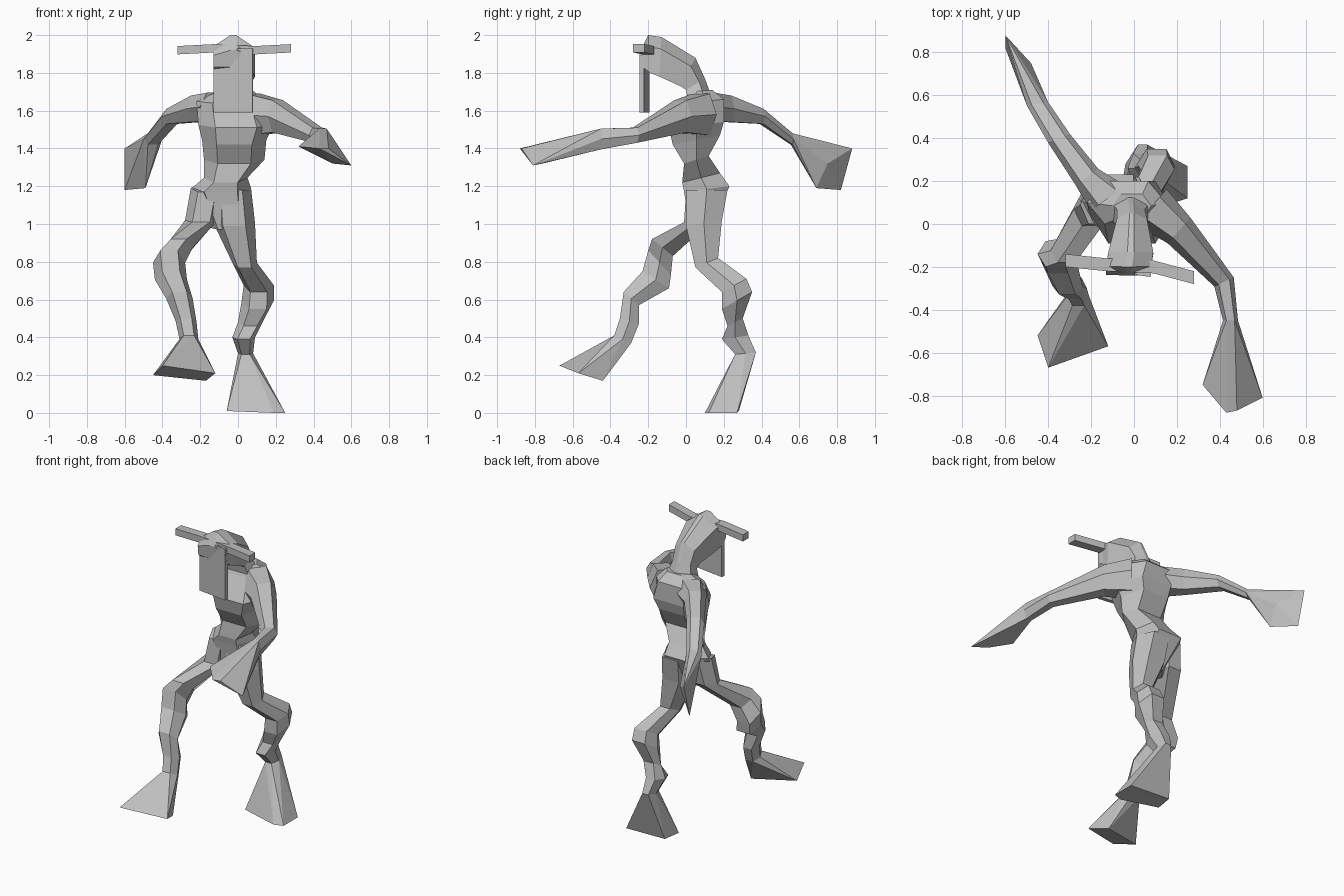
import bpy
import bmesh
from math import cos, sin, radians
from mathutils import Vector

UNIT = 0.01  # all part sizes below are in hundredths

default_cube = bpy.data.objects.get("Cube")
if default_cube:
    bpy.data.objects.remove(default_cube, do_unlink=True)

# One flat grey for the whole figure
grey = bpy.data.materials.new("stone_grey")
grey.use_nodes = True
colour = (0.52, 0.52, 0.52, 1)
grey.diffuse_color = colour
grey.node_tree.nodes["Principled BSDF"].inputs["Base Color"].default_value = colour

# Cross-section outlines: (across, front to back)
HEXAGON = [(-.55, -1), (.55, -1), (1, 0), (.55, 1), (-.55, 1), (-1, 0)]
ROOF = [(-1, -1), (1, -1), (1, .4), (.15, 1), (-.15, 1), (-1, .4)]


def section(x, front, back, outline=HEXAGON):
    """Ring spanning an x range, between a front and a back (y, z) point."""
    middle = Vector((sum(x) / 2, (front[0] + back[0]) / 2, (front[1] + back[1]) / 2))
    across = Vector(((x[1] - x[0]) / 2, 0, 0))
    depth = Vector((0, (back[0] - front[0]) / 2, (back[1] - front[1]) / 2))
    return [middle + across * u + depth * v for u, v in outline]


def upright(centre, width, height, yaw):
    """Vertical ring for a limb that runs sideways."""
    across = Vector((cos(radians(yaw)), sin(radians(yaw)), 0)) * width / 2
    rise = Vector((0, 0, height / 2))
    return [Vector(centre) + across * u + rise * v for u, v in HEXAGON]


def finish(name, bm):
    bmesh.ops.recalc_face_normals(bm, faces=bm.faces[:])
    mesh = bpy.data.meshes.new(name)
    bm.to_mesh(mesh)
    bm.free()
    mesh.materials.append(grey)
    part = bpy.data.objects.new(name, mesh)
    bpy.context.collection.objects.link(part)
    return part


def loft(name, rings):
    """Skin consecutive rings and close both ends."""
    bm = bmesh.new()
    loops = [[bm.verts.new(p * UNIT) for p in ring] for ring in rings]
    for low, high in zip(loops, loops[1:]):
        for i in range(len(low)):
            j = (i + 1) % len(low)
            bm.faces.new((low[i], low[j], high[j], high[i]))
    bm.faces.new(loops[0])
    bm.faces.new(loops[-1])
    return finish(name, bm)


def flare(name, ring, tip):
    """Hand or foot: convex wedge from the limb's last ring to a flat tip."""
    bm = bmesh.new()
    for p in list(ring) + [Vector(t) for t in tip]:
        bm.verts.new(p * UNIT)
    hull = bmesh.ops.convex_hull(bm, input=bm.verts[:])
    unused = set(hull["geom_interior"] + hull["geom_unused"])
    bmesh.ops.delete(bm, geom=[v for v in unused if isinstance(v, bmesh.types.BMVert)],
                     context='VERTS')
    bmesh.ops.dissolve_limit(bm, angle_limit=radians(3), verts=bm.verts[:], edges=bm.edges[:])
    return finish(name, bm)


# Torso, crotch to neck
loft("torso", [
    section(x=(-15, 5), front=(2, 97), back=(14, 99)),
    section(x=(-25, 7), front=(-1, 117), back=(23, 120)),
    section(x=(-18, 5), front=(-2, 122), back=(18, 127)),
    section(x=(-18, 14), front=(-1, 132), back=(12, 136)),
    section(x=(-19, 15), front=(-7, 142), back=(18, 147)),
    section(x=(-21, 19), front=(-9, 151), back=(20, 154)),
    section(x=(-22, 15), front=(0, 164), back=(20, 166)),
    section(x=(-10, 8), front=(3, 170), back=(14, 171)),
])

# Head, neck to brow, with a ridged top
loft("head", [
    section(x=(-10, 7), front=(1, 166), back=(13, 169), outline=ROOF),
    section(x=(-8, 5), front=(0, 171), back=(10, 177), outline=ROOF),
    section(x=(-8, 6), front=(-3, 173), back=(5, 188), outline=ROOF),
    section(x=(-12, 9), front=(-14, 178), back=(-13, 199), outline=ROOF),
    section(x=(-13, 8), front=(-19, 180), back=(-20, 200), outline=ROOF),
    section(x=(-13, 8), front=(-23, 183), back=(-24, 192), outline=ROOF),
])

# Long face plate hanging from the brow
bm = bmesh.new()
bmesh.ops.create_cube(bm, size=1)
plate = finish("face_plate", bm)
plate.scale = (.21, .025, .34)
plate.rotation_euler.z = radians(-8)
plate.location = (-.025, -.22, 1.76)

# Horns: one square bar swept across the head
HORN = [(-1, -1), (1, -1), (1, 1), (-1, 1)]
horn_path = [(-32, -17, 192), (-13, -19, 193), (9, -20, 192), (28, -25, 193)]
loft("horns", [[Vector((x, y + 3 * u, z + 2.2 * v)) for u, v in HORN]
               for x, y, z in horn_path])

# Left arm, reaching forward
left_arm = [
    upright(centre=(8, 8, 158), width=22, height=22, yaw=49),
    upright(centre=(21, -3, 157), width=16, height=17, yaw=49),
    upright(centre=(42, -27, 147), width=10, height=8, yaw=25),
    upright(centre=(45, -45, 145), width=7, height=11, yaw=0),
]
loft("left_arm", left_arm)
flare("left_hand", left_arm[-1],
      [(32, -75, 141), (43, -88, 140), (48, -87, 140), (60, -81, 131), (50, -76, 132)])

# Right arm, reaching back
right_arm = [
    upright(centre=(-12, 12, 162), width=20, height=15, yaw=35),
    upright(centre=(-22, 22, 161), width=13, height=14, yaw=35),
    upright(centre=(-35, 40, 157), width=11, height=8, yaw=20),
    upright(centre=(-45, 56, 145), width=10, height=6, yaw=10),
]
loft("right_arm", right_arm)
flare("right_hand", right_arm[-1],
      [(-60, 88, 140), (-48, 75, 132), (-49, 69, 119), (-60, 82, 118)])

# Left leg, planted behind
left_leg = [
    section(x=(-14, 7), front=(0, 118), back=(22, 118)),
    section(x=(-13, 9), front=(0, 99), back=(19, 102)),
    section(x=(-3, 10), front=(5, 77), back=(17, 82)),
    section(x=(3, 19), front=(19, 64), back=(32, 71)),
    section(x=(2, 19), front=(19, 55), back=(35, 64)),
    section(x=(0, 13), front=(22, 46), back=(30, 50)),
    section(x=(-3, 9), front=(19, 39), back=(33, 41)),
    section(x=(0, 8), front=(26, 31), back=(37, 32)),
]
loft("left_leg", left_leg)
flare("left_foot", left_leg[-1],
      [(-6, 16, 1), (19, 10, 0), (25, 12, 0), (25, 27, 0), (-4, 28, 1)])

# Right leg, stepping forward
right_leg = [
    section(x=(-25, -8), front=(0, 117), back=(18, 121)),
    section(x=(-28, -11), front=(-1, 101), back=(15, 103)),
    section(x=(-39, -24), front=(-18, 92), back=(-7, 83)),
    section(x=(-45, -28), front=(-20, 86), back=(-8, 73)),
    section(x=(-44, -27), front=(-23, 75), back=(-9, 66)),
    section(x=(-38, -24), front=(-33, 64), back=(-25, 57)),
    section(x=(-33, -22), front=(-35, 50), back=(-25, 47)),
    section(x=(-31, -21), front=(-38, 41), back=(-29, 37)),
]
loft("right_leg", right_leg)
flare("right_foot", right_leg[-1],
      [(-45, -52, 20), (-40, -67, 25), (-12, -57, 21), (-17, -44, 17)])
